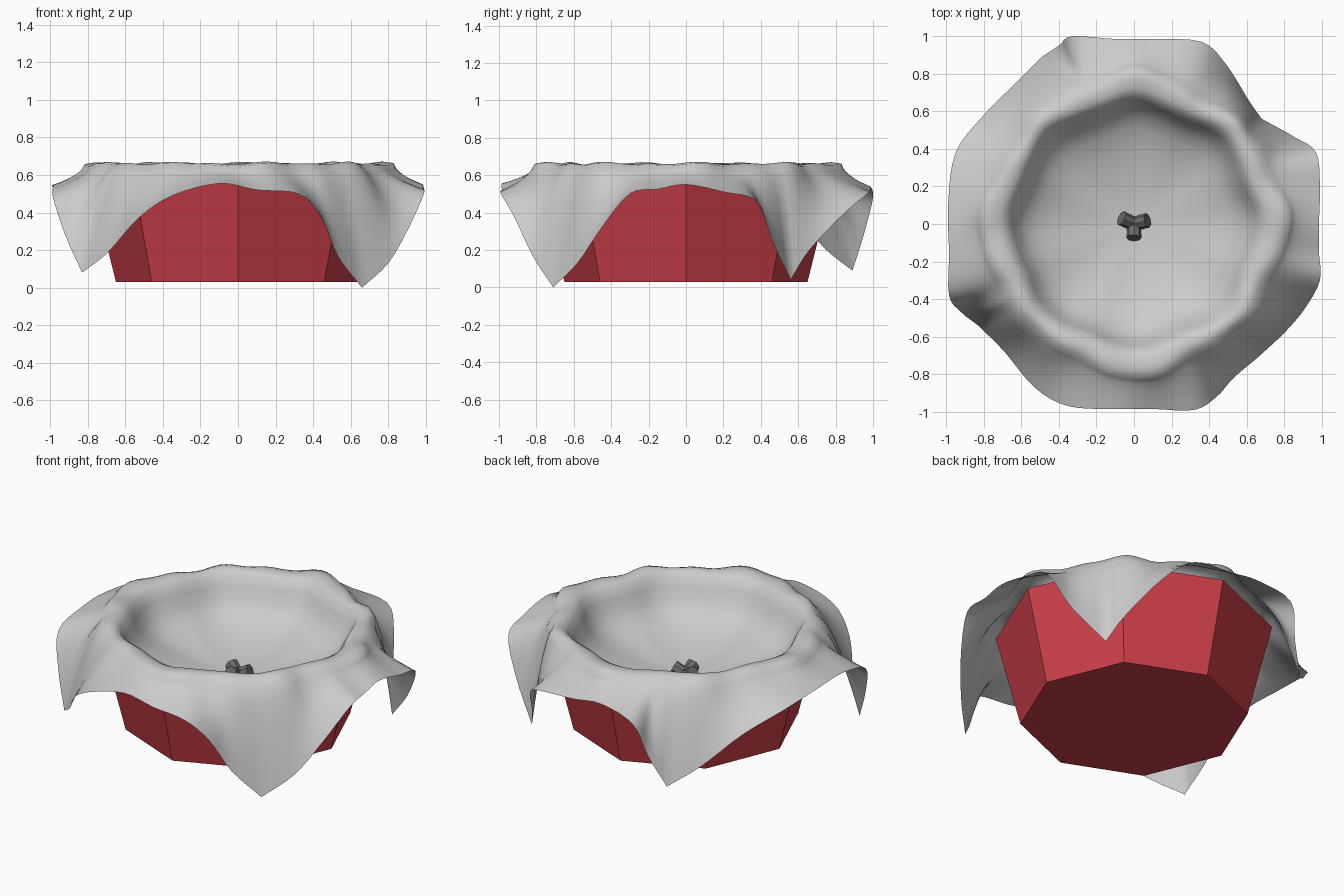
import bpy, bmesh, math
from mathutils import Vector, Matrix

if "Cube" in bpy.data.objects:
    bpy.data.objects.remove(bpy.data.objects["Cube"])


def finish(name, bm, color=None, smooth=False):
    bmesh.ops.recalc_face_normals(bm, faces=bm.faces)
    mesh = bpy.data.meshes.new(name)
    bm.to_mesh(mesh)
    bm.free()
    ob = bpy.data.objects.new(name, mesh)
    bpy.context.collection.objects.link(ob)
    if color:
        mat = bpy.data.materials.new(name + "_color")
        mat.diffuse_color = (*color, 1)
        mat.use_nodes = True
        mat.node_tree.nodes["Principled BSDF"].inputs["Base Color"].default_value = mat.diffuse_color
        mesh.materials.append(mat)
    if smooth:
        bpy.ops.object.select_all(action='DESELECT')
        ob.select_set(True)
        bpy.context.view_layer.objects.active = ob
        bpy.ops.object.shade_smooth_by_angle(angle=math.radians(60))
    return ob


def bridge(bm, a, b):
    n = len(a)
    for i in range(n):
        bm.faces.new((a[i], a[(i + 1) % n], b[(i + 1) % n], b[i]))


# Octagonal bowl: flared wall, thick rim, hollow inside
bm = bmesh.new()
rings = []
for r, z in [(0.65, 0.03), (0.79, 0.595), (0.70, 0.595), (0.62, 0.24)]:
    rings.append([bm.verts.new((r * math.cos(i * math.pi / 4), r * math.sin(i * math.pi / 4), z))
                  for i in range(8)])
for a, b in zip(rings, rings[1:]):
    bridge(bm, a, b)
bm.faces.new(rings[0])
bm.faces.new(rings[-1])
finish("bowl", bm, (0.6, 0.05, 0.065))

# Hem of the square napkin, anticlockwise from the right; the four low points are its corners
hem = [(.985, 0, .55), (.99, .2, .51), (.97, .38, .46), (.86, .46, .25), (.68, .56, .04),
       (.61, .66, .20), (.49, .85, .40), (.36, .97, .50), (.1, .985, .52), (-.1, .985, .54),
       (-.33, 1.0, .48), (-.40, .95, .28), (-.49, .89, .09), (-.63, .75, .20), (-.80, .58, .38),
       (-.95, .38, .50), (-.99, .1, .54), (-.985, -.15, .54), (-.985, -.38, .48), (-.92, -.47, .28),
       (-.83, -.54, .08), (-.69, -.68, .19), (-.53, -.87, .37), (-.35, -.97, .49),
       (-.1, -.985, .555), (.1, -.985, .52), (.32, -.99, .50), (.44, -.92, .38), (.53, -.82, .17),
       (.66, -.71, 0), (.80, -.58, .13), (.91, -.45, .32), (.99, -.3, .50), (.985, -.15, .525)]
hem = [Vector(p) for p in hem]
corners = (4, 12, 20, 29)
STEPS = 4


def hem_point(i, t):
    n = len(hem)
    p0, p1, p2, p3 = (hem[(i + k) % n] for k in (-1, 0, 1, 2))
    # No tangent through a corner, so the tips stay pointed
    m1 = (p2 - p1) if i in corners else (p2 - p0) / 2
    m2 = (p2 - p1) if (i + 1) % n in corners else (p3 - p1) / 2
    return (p1 * (2*t**3 - 3*t*t + 1) + m1 * (t**3 - 2*t*t + t)
            + p2 * (3*t*t - 2*t**3) + m2 * (t**3 - t*t))


edge = [hem_point(i, k / STEPS) for i in range(len(hem)) for k in range(STEPS)]


def soft_octagon(angle):
    return .965 + .025 * math.cos(8 * angle)


# Napkin: sagging centre, rolled rim, overhanging flaps
profile = [(.08, .318), (.18, .328), (.30, .350), (.42, .382), (.52, .422), (.58, .462),
           (.625, .515), (.655, .580), (.685, .637), (.72, .658), (.76, .663), (.80, .654)]
bm = bmesh.new()
rings = []
for r, z in profile:
    ring = []
    fold = max(0, (r - .4) / .4) ** 2
    for p in edge:
        a = math.atan2(p.y, p.x)
        wave = fold * (.006 * math.sin(9 * a + 1) + .005 * math.sin(17 * a))
        rr = r * soft_octagon(a) + wave
        # The outer rim swells over the four shelf sides
        rr += .03 * max(0, (r - .70) / .10) * math.cos(4 * a)
        ring.append(bm.verts.new((rr * math.cos(a), rr * math.sin(a), z + wave)))
    rings.append(ring)
rim = [v.co.copy() for v in rings[-1]]
for s in range(1, 9):
    u = s / 8
    ring = []
    for p, q in zip(rim, edge):
        drop = max(0, min(1, (.55 - q.z) / .4))
        out = u ** (1.15 - .4 * drop)
        down = u ** (.65 + .55 * drop)
        ring.append(bm.verts.new((p.x + (q.x - p.x) * out, p.y + (q.y - p.y) * out,
                                  p.z + (q.z - p.z) * down)))
    rings.append(ring)
for a, b in zip(rings, rings[1:]):
    bridge(bm, a, b)
mid = bm.verts.new((0, 0, .315))
for i in range(len(edge)):
    bm.faces.new((mid, rings[0][i], rings[0][(i + 1) % len(edge)]))
napkin = finish("napkin", bm, smooth=True)
if napkin.data.polygons[-1].normal.z < 0:
    napkin.data.flip_normals()

# Three small pegs leaning outward in the middle
for i, deg in enumerate((155, 15, 270)):
    a = math.radians(deg)
    bm = bmesh.new()
    bmesh.ops.create_cone(bm, cap_ends=True, segments=8, radius1=.036, radius2=.040, depth=.07,
                          matrix=Matrix.Translation((.042 * math.cos(a), .042 * math.sin(a), .345))
                          @ Matrix.Rotation(a, 4, 'Z') @ Matrix.Rotation(math.radians(65), 4, 'Y'))
    finish(f"peg_{i + 1}", bm, (.15, .15, .15))
